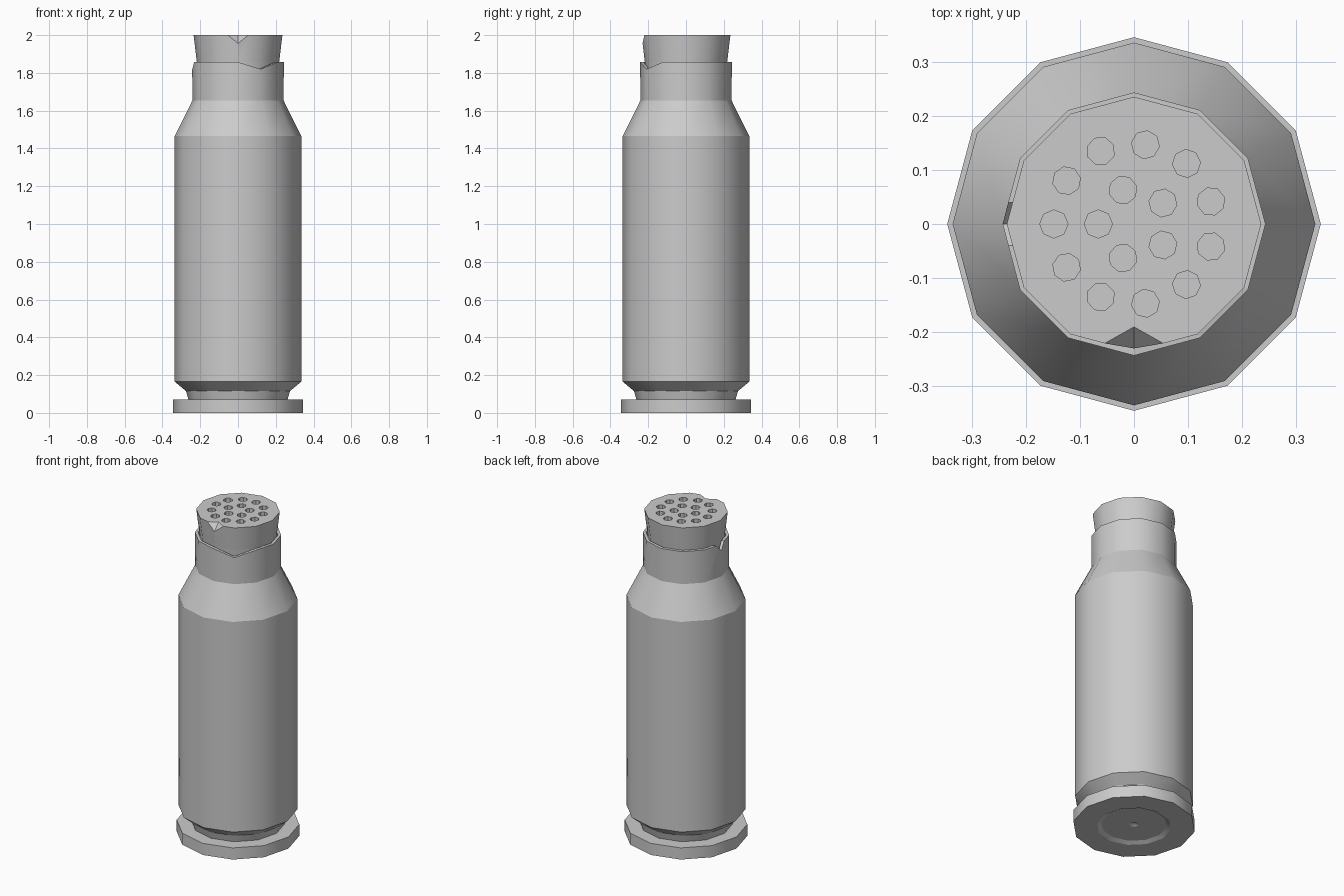
import bpy, bmesh
from math import sin, cos, pi, radians
from mathutils import Vector

SIDES = 12

old = bpy.data.objects.get("Cube")
if old:
    bpy.data.objects.remove(old, do_unlink=True)

grey = bpy.data.materials.new("plain grey")
grey.use_nodes = True
COLOUR = (0.6, 0.6, 0.6, 1)
grey.diffuse_color = COLOUR
grey.node_tree.nodes["Principled BSDF"].inputs["Base Color"].default_value = COLOUR


def add_object(name, bm):
    bmesh.ops.recalc_face_normals(bm, faces=bm.faces)
    mesh = bpy.data.meshes.new(name)
    bm.to_mesh(mesh)
    bm.free()
    mesh.materials.append(grey)
    ob = bpy.data.objects.new(name, mesh)
    bpy.context.scene.collection.objects.link(ob)
    return ob


def lathe(profile, sides=SIDES, centre=(0, 0), turn=0.0):
    """Closed turned solid; profile runs from axis to axis as (radius, z)."""
    bm = bmesh.new()
    rings = []
    for r, z in profile:
        count = sides if r > 0 else 1
        rings.append([bm.verts.new((centre[0] + r * cos(turn + 2 * pi * i / sides),
                                    centre[1] + r * sin(turn + 2 * pi * i / sides), z))
                      for i in range(count)])
    for a, b in zip(rings, rings[1:]):
        for i in range(sides):
            j = (i + 1) % sides
            corners = [a[i % len(a)], a[j % len(a)], b[j % len(b)], b[i % len(b)]]
            bm.faces.new(list(dict.fromkeys(corners)))
    return bm


def hull(name, points):
    bm = bmesh.new()
    for p in points:
        bm.verts.new(p)
    bmesh.ops.convex_hull(bm, input=bm.verts)
    return add_object(name, bm)


def cut(ob, cutters):
    """Subtract every cutter, then remove the cutters."""
    for c in cutters:
        c.hide_render = True
        mod = ob.modifiers.new("cut", "BOOLEAN")
        mod.operation, mod.solver, mod.object = "DIFFERENCE", "EXACT", c
    bpy.context.view_layer.update()
    shaped = ob.evaluated_get(bpy.context.evaluated_depsgraph_get())
    mesh = bpy.data.meshes.new_from_object(shaped)
    ob.modifiers.clear()
    ob.data = mesh
    for c in cutters:
        bpy.data.objects.remove(c, do_unlink=True)


def shade(ob):
    """Smooth around the axis, crisp along rings and corners."""
    bm = bmesh.new()
    bm.from_mesh(ob.data)
    for f in bm.faces:
        f.smooth = True
    for e in bm.edges:
        level = abs(e.verts[0].co.z - e.verts[1].co.z) < 1e-4
        e.smooth = not (level or e.calc_face_angle(pi) > radians(35))
    bm.to_mesh(ob.data)
    bm.free()


# Hollow-necked casing with base rim, groove, shoulder and recessed underside
bm = lathe([(0, 0.03), (0.025, 0.013), (0.185, 0.013), (0.21, 0), (0.345, 0),
            (0.345, 0.072), (0.263, 0.072), (0.275, 0.115), (0.335, 0.165),
            (0.335, 1.465), (0.241, 1.655), (0.243, 1.857),
            (0.225, 1.857), (0.225, 1.72), (0, 1.72)])
# Dented lip: one corner of the rim pushed down
dent = Vector((cos(-pi / 3), sin(-pi / 3), 0))
for v in bm.verts:
    flat = Vector((v.co.x, v.co.y, 0))
    if v.co.z > 1.85 and flat.normalized().dot(dent) > 0.99:
        v.co.z = 1.82
casing = add_object("casing", bm)

# Small chip in the lip
chip = hull("chip_cutter", [(x, y, z) for x in (-0.3, -0.18)
                            for y, z in ((-0.06, 1.877), (0.06, 1.877), (0, 1.817))])
cut(casing, [chip])
shade(casing)

# Stopper with sprinkling holes in two rings
stopper = add_object("stopper", lathe([(0, 1.715), (0.205, 1.715), (0.218, 1.857),
                                       (0.235, 2), (0, 2)]))
cutters = []
for count, radius in ((5, 0.066), (11, 0.148)):
    for i in range(count):
        a = pi + 2 * pi * i / count
        hole = lathe([(0, 1.975), (0.026, 1.975), (0.026, 2.05), (0, 2.05)], 8,
                     (radius * cos(a), radius * sin(a)), a)
        cutters.append(add_object("hole_cutter", hole))

# Nick in the front edge of the stopper
inner, low = Vector((0, -0.19, 2)), Vector((0, -0.231, 1.955))
ends = [inner + 2 * (Vector((s * 0.055, -0.221, 2)) - inner) for s in (-1, 1)]
cutters.append(hull("nick_cutter", [inner * 1.5 - low * 0.5, low * 1.5 - inner * 0.5] + ends))
cut(stopper, cutters)
shade(stopper)
